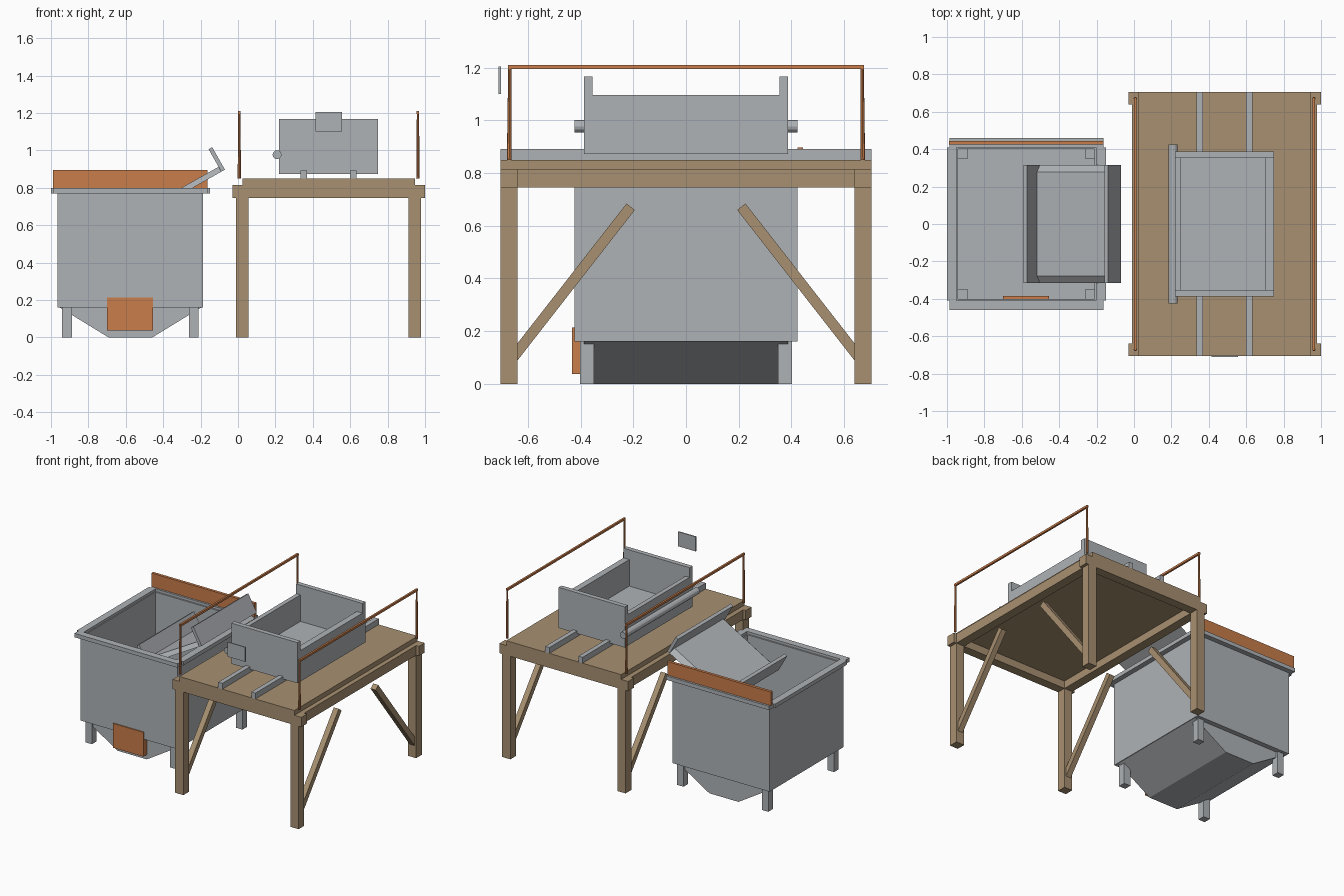
import bpy, bmesh, math
from mathutils import Vector, Matrix

cube = bpy.data.objects.get("Cube")
if cube:
    bpy.data.objects.remove(cube, do_unlink=True)


def material(name, rgb):
    m = bpy.data.materials.new(name)
    m.use_nodes = True
    m.diffuse_color = (*rgb, 1)
    m.node_tree.nodes["Principled BSDF"].inputs["Base Color"].default_value = (*rgb, 1)
    return m


steel = material("grey steel", (0.43, 0.45, 0.47))
wood = material("tan wood", (0.39, 0.28, 0.165))
rust = material("rust orange", (0.58, 0.205, 0.07))


def finish(name, bm, mat):
    bmesh.ops.recalc_face_normals(bm, faces=bm.faces)
    mesh = bpy.data.meshes.new(name)
    bm.to_mesh(mesh)
    bm.free()
    mesh.materials.append(mat)
    ob = bpy.data.objects.new(name, mesh)
    bpy.context.collection.objects.link(ob)
    return ob


def box(name, x, y, z, mat):
    """Box from its (min, max) range on each axis."""
    bm = bmesh.new()
    size = [r[1] - r[0] for r in (x, y, z)]
    mid = Vector([(r[0] + r[1]) / 2 for r in (x, y, z)])
    bmesh.ops.create_cube(bm, size=1, matrix=Matrix.Translation(mid) @ Matrix.Diagonal((*size, 1)))
    return finish(name, bm, mat)


def mirrored_y(name, x, y, z, mat):
    for tag, r in (("front", (-y[1], -y[0])), ("back", y)):
        box(f"{name}_{tag}", x, r, z, mat)


def prism_y(name, profile, y, mat, shrink=0):
    """Extrude an (x, z) profile along y."""
    bm = bmesh.new()
    rings = [[bm.verts.new((px, py, pz)) for px, pz in profile] for py in y]
    bm.faces.new(rings[0])
    bm.faces.new(rings[1])
    n = len(profile)
    for i in range(n):
        bm.faces.new([rings[0][i], rings[0][(i + 1) % n], rings[1][(i + 1) % n], rings[1][i]])
    return finish(name, bm, mat)


def rod(name, a, b, r1, r2, sides, mat):
    a, b = Vector(a), Vector(b)
    d = b - a
    bm = bmesh.new()
    bmesh.ops.create_cone(bm, cap_ends=True, segments=sides, radius1=r1, radius2=r2, depth=d.length,
                          matrix=Matrix.Translation((a + b) / 2) @ d.to_track_quat('Z', 'Y').to_matrix().to_4x4())
    return finish(name, bm, mat)


# Wooden platform: deck, beams, legs, braces
box("deck", (0.025, 0.945), (-0.705, 0.705), (0.80, 0.85), wood)
mirrored_y("end_beam", (-0.03, 1.0), (0.64, 0.705), (0.745, 0.815), wood)
for side, x0 in (("right", -0.01), ("left", 0.912)):
    x = (x0, x0 + 0.066)
    box(f"side_beam_{side}", x, (-0.64, 0.64), (0.745, 0.815), wood)
    mirrored_y(f"platform_leg_{side}", x, (0.64, 0.705), (0, 0.745), wood)
    for tag, s in (("front", -1), ("back", 1)):
        a, b = Vector((x0 + 0.033, s * 0.66, 0.095)), Vector((x0 + 0.033, s * 0.21, 0.672))
        bm = bmesh.new()
        rot = (b - a).to_track_quat('Z', 'X').to_matrix().to_4x4()
        bmesh.ops.create_cube(bm, size=1, matrix=Matrix.Translation((a + b) / 2) @ rot
                              @ Matrix.Diagonal((0.04, 0.04, (b - a).length, 1)))
        finish(f"brace_{side}_{tag}", bm, wood)

# Handrails
for side, x in (("right", 0.007), ("left", 0.962)):
    box(f"handrail_{side}", (x - 0.007, x + 0.007), (-0.675, 0.675), (1.195, 1.21), rust)
    for tag, s in (("front", -1), ("back", 1)):
        rod(f"rail_post_{side}_{tag}", (x, s * 0.671, 0.85), (x, s * 0.669, 1.2), 0.009, 0.006, 8, rust)

# Track and wagon
for side, x in (("right", 0.335), ("left", 0.6)):
    box(f"track_{side}", (x, x + 0.033), (-0.705, 0.705), (0.85, 0.892), steel)
box("wagon_floor", (0.22, 0.748), (-0.388, 0.388), (0.873, 0.905), steel)
mirrored_y("wagon_end", (0.218, 0.748), (0.354, 0.388), (0.873, 1.167), steel)
box("wagon_side_right", (0.22, 0.252), (-0.36, 0.36), (0.88, 1.097), steel)
box("wagon_side_left", (0.702, 0.748), (-0.36, 0.36), (0.88, 1.097), steel)
rod("tipping_axle", (0.209, -0.424, 0.977), (0.209, 0.424, 0.977), 0.024, 0.024, 12, steel)
box("number_plate", (0.415, 0.555), (-0.711, -0.702), (1.1, 1.205), steel)

# Tank: walls, floor, rim, legs
mirrored_y("tank_wall", (-0.965, -0.187), (0.4, 0.424), (0.16, 0.78), steel)
for side, x in (("right", -0.965), ("left", -0.211)):
    box(f"tank_wall_{side}", (x, x + 0.024), (-0.41, 0.41), (0.16, 0.78), steel)
box("tank_floor", (-0.955, -0.195), (-0.41, 0.41), (0.16, 0.18), steel)
mirrored_y("rim", (-0.987, -0.163), (0.41, 0.46), (0.77, 0.798), steel)
for side, x in (("right", -1.0), ("left", -0.202)):
    box(f"rim_{side}", (x, x + 0.052), (-0.41, 0.41), (0.77, 0.798), steel)
for side, x in (("right", -0.94), ("left", -0.262)):
    mirrored_y(f"tank_leg_{side}", (x, x + 0.052), (0.35, 0.402), (0, 0.19), steel)

# Hopper bottom, discharge gate, splash board
prism_y("hopper", [(-0.955, 0.161), (-0.692, 0), (-0.458, 0), (-0.195, 0.161)], (-0.388, 0.388), steel)
box("discharge_gate", (-0.70, -0.455), (-0.432, -0.385), (0.037, 0.213), rust)
box("splash_board", (-0.99, -0.163), (0.424, 0.445), (0.797, 0.896), rust)

# Sloping chute with chamfered sides and an upright plate at each end
tilt = math.radians(29.5)
along = Vector((-math.cos(tilt), 0, -math.sin(tilt)))
up = Vector((-math.sin(tilt), 0, math.cos(tilt)))
top = Vector((-0.07, 0, 0.897))
length = 0.52
bm = bmesh.new()
low, high = [], []
for t, s in ((0, -1), (length, -1), (length, 1), (0, 1)):
    low.append(bm.verts.new(top + along * t + Vector((0, s * 0.315, 0))))
    high.append(bm.verts.new(top + along * t + up * 0.03 + Vector((0, s * 0.278, 0))))
bm.faces.new(low)
bm.faces.new(high)
for i in range(4):
    j = (i + 1) % 4
    bm.faces.new([low[i], low[j], high[j], high[i]])
finish("chute_floor", bm, steel)
for tag, t in (("upper", 0), ("lower", length - 0.022)):
    a = top + along * t
    corners = [a, a + along * 0.022, a + along * 0.022 + up * 0.138, a + up * 0.138]
    prism_y(f"chute_plate_{tag}", [(c.x, c.z) for c in corners], (-0.315, 0.315), steel)
